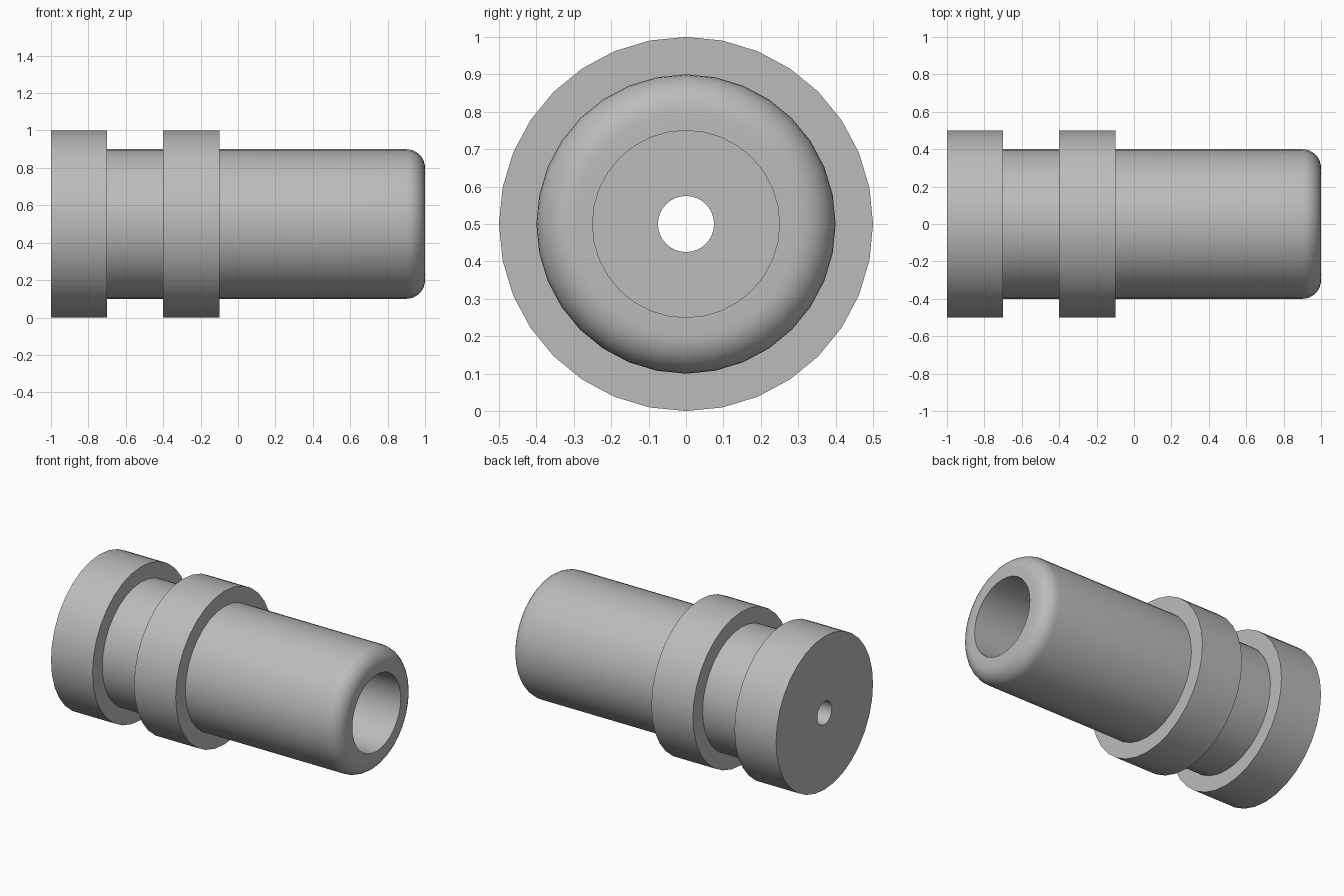
import bpy
import bmesh
import math
from mathutils import Vector, Matrix

cube = bpy.data.objects.get("Cube")
if cube:
    bpy.data.objects.remove(cube, do_unlink=True)

SIDES = 32

# Plain grey material
grey = bpy.data.materials.new("plain grey")
grey.use_nodes = True
colour = (0.5, 0.5, 0.5, 1)
grey.diffuse_color = colour
bsdf = next(n for n in grey.node_tree.nodes if n.type == 'BSDF_PRINCIPLED')
bsdf.inputs["Base Color"].default_value = colour


def lathe(name, profile):
    """Spin a closed (x, radius) profile around the long axis."""
    bm = bmesh.new()
    verts = [bm.verts.new((x, 0, r)) for x, r in profile]
    edges = [bm.edges.new((v, verts[(i + 1) % len(verts)])) for i, v in enumerate(verts)]
    bmesh.ops.spin(bm, geom=verts + edges, cent=(0, 0, 0), axis=(1, 0, 0),
                   angle=math.tau, steps=SIDES, use_merge=True)
    bmesh.ops.remove_doubles(bm, verts=bm.verts, dist=0.0001)
    bmesh.ops.recalc_face_normals(bm, faces=bm.faces)
    bm.transform(Matrix.Translation(Vector((0, 0, 0.5))))
    mesh = bpy.data.meshes.new(name)
    bm.to_mesh(mesh)
    bm.free()
    mesh.materials.append(grey)
    obj = bpy.data.objects.new(name, mesh)
    bpy.context.collection.objects.link(obj)
    bpy.ops.object.select_all(action='DESELECT')
    obj.select_set(True)
    bpy.context.view_layer.objects.active = obj
    bpy.ops.object.shade_smooth_by_angle(angle=math.radians(30))
    return obj


# Outer outline: end flange, neck, collar and barrel
outer = [(-1, 0.5), (-0.7, 0.5), (-0.7, 0.4), (-0.4, 0.4),
         (-0.4, 0.5), (-0.1, 0.5), (-0.1, 0.4)]

# Rounded nose of the barrel
STEPS = 8
nose = [(0.9 + 0.1 * math.sin(a), 0.3 + 0.1 * math.cos(a))
        for a in (math.pi / 2 * i / STEPS for i in range(STEPS + 1))]

# Wide bore from the nose, then a narrow hole through the flange
bore = [(1, 0.25), (-0.7, 0.25), (-0.7, 0.075), (-1, 0.075)]

lathe("flanged_bushing", outer + nose + bore)
